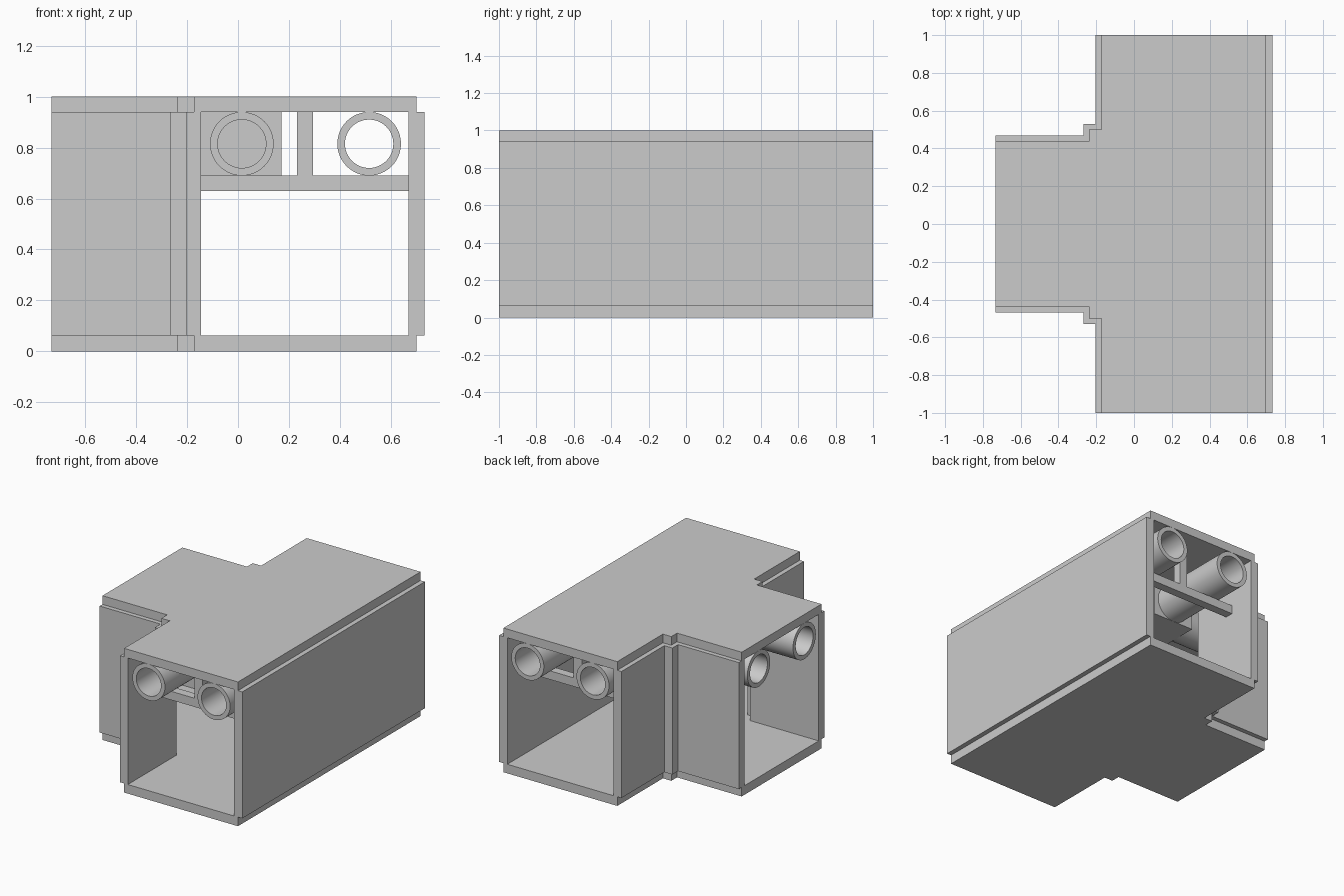
import bpy, bmesh, math
from mathutils import Matrix, Vector

if "Cube" in bpy.data.objects:
    bpy.data.objects.remove(bpy.data.objects["Cube"])

Z0, Z1 = 0.063, 0.94          # slab top, roof underside
PIPE_Z, R_OUT, R_IN = 0.815, 0.125, 0.095


def finish(name, bm):
    bmesh.ops.recalc_face_normals(bm, faces=bm.faces[:])
    me = bpy.data.meshes.new(name)
    bm.to_mesh(me)
    bm.free()
    ob = bpy.data.objects.new(name, me)
    bpy.context.collection.objects.link(ob)
    return ob


def prism(name, pts, z0, z1):
    bm = bmesh.new()
    face = bm.faces.new([bm.verts.new((x, y, z0)) for x, y in pts])
    ext = bmesh.ops.extrude_face_region(bm, geom=[face])["geom"]
    top = [v for v in ext if isinstance(v, bmesh.types.BMVert)]
    bmesh.ops.translate(bm, verts=top, vec=(0, 0, z1 - z0))
    return finish(name, bm)


def box(name, x0, x1, y0, y1, z0, z1):
    return prism(name, [(x0, y0), (x1, y0), (x1, y1), (x0, y1)], z0, z1)


def tube(name, start, end, n=48):
    a, b = Vector(start), Vector(end)
    axis = (b - a).normalized()
    side = axis.cross(Vector((0, 0, 1)))
    bm = bmesh.new()
    loops = []
    for p, r in ((a, R_OUT), (b, R_OUT), (b, R_IN), (a, R_IN)):
        loops.append([bm.verts.new(p + r * (math.cos(t) * side + math.sin(t) * Vector((0, 0, 1))))
                      for t in (2 * math.pi * i / n for i in range(n))])
    for k in range(4):
        l0, l1 = loops[k], loops[(k + 1) % 4]
        for i in range(n):
            j = (i + 1) % n
            f = bm.faces.new((l0[i], l0[j], l1[j], l1[i]))
            f.smooth = k in (0, 2)
    ob = finish(name, bm)
    bpy.ops.object.select_all(action='DESELECT')
    ob.select_set(True)
    bpy.context.view_layer.objects.active = ob
    bpy.ops.object.shade_smooth_by_angle(angle=math.radians(30))
    return ob


# floor and roof: T-shaped slabs with stepped inner corners
half = [(0.70, 1), (-0.173, 1), (-0.173, 0.5), (-0.237, 0.5), (-0.237, 0.437), (-0.733, 0.437)]
outline = half + [(x, -y) for x, y in reversed(half)]
prism("floor_slab", outline, 0, Z0)
prism("roof_slab", outline, Z1, 1)

# walls
box("long_wall", 0.67, 0.733, -1, 1, Z0, Z1)
stepped = [(-0.205, 1), (-0.205, 0.53), (-0.267, 0.53), (-0.267, 0.468), (-0.733, 0.468),
           (-0.733, 0.407), (-0.205, 0.407), (-0.205, 0.468), (-0.145, 0.468), (-0.145, 1)]

# box where the branch pipes join the main pipe
box("pipe_junction_box", -0.145, 0.17, -0.41, 0.41, 0.69, Z1)
tube("through_pipe", (0.515, -1, PIPE_Z), (0.515, 1, PIPE_Z))

# parts repeated at both ends
for s, tag in ((1, "back"), (-1, "front")):
    prism("stepped_wall_" + tag, [(x, s * y) for x, y in stepped], Z0, Z1)
    tube("main_pipe_" + tag, (0.015, s * 0.41, PIPE_Z), (0.015, s, PIPE_Z))
    tube("branch_pipe_" + tag, (-0.733, s * 0.25, PIPE_Z), (-0.145, s * 0.25, PIPE_Z))
    y0, y1 = sorted((s * 0.75, s * 0.81))
    box("support_beam_" + tag, -0.145, 0.67, y0, y1, 0.63, 0.69)
    box("hanger_post_" + tag, 0.232, 0.294, y0, y1, 0.69, Z1)
